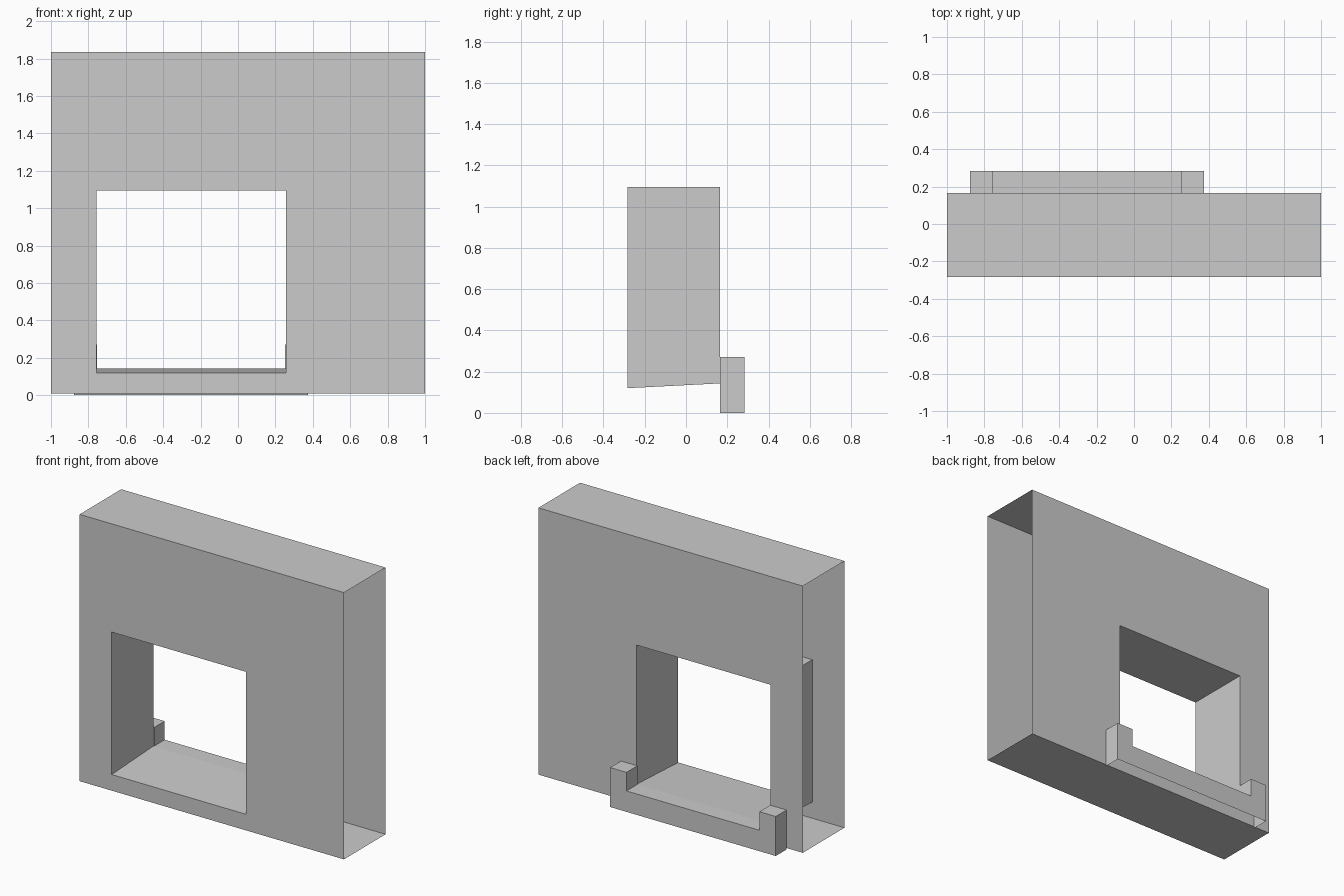
import bpy, bmesh

if "Cube" in bpy.data.objects:
    bpy.data.objects.remove(bpy.data.objects["Cube"])

FRONT, BACK, LEDGE = -0.283, 0.166, 0.283


def finish(name, bm):
    bmesh.ops.recalc_face_normals(bm, faces=bm.faces[:])
    mesh = bpy.data.meshes.new(name)
    bm.to_mesh(mesh)
    bm.free()
    obj = bpy.data.objects.new(name, mesh)
    bpy.context.collection.objects.link(obj)
    return obj


# Wall segment: two pierced skins, top, bottom and window reveals; ends stay open
xs = (-1.0, -0.757, 0.257, 1.0)
bm = bmesh.new()


def skin(y, sill_z):
    zs = (0.01, sill_z, 1.094, 1.834)
    grid = [[bm.verts.new((x, y, z)) for z in zs] for x in xs]
    for i in range(3):
        for k in range(3):
            if (i, k) != (1, 1):
                bm.faces.new((grid[i][k], grid[i + 1][k],
                              grid[i + 1][k + 1], grid[i][k + 1]))
    return grid


f = skin(FRONT, 0.12)      # lower front edge makes the sill slope
b = skin(BACK, 0.143)


def bridge(a, c):
    (i, k), (m, n) = a, c
    bm.faces.new((f[i][k], f[m][n], b[m][n], b[i][k]))


for i in range(3):
    bridge((i, 0), (i + 1, 0))
    bridge((i, 3), (i + 1, 3))
loop = [(1, 1), (2, 1), (2, 2), (1, 2)]
for n in range(4):
    bridge(loop[n], loop[(n + 1) % 4])
finish("wall", bm)

# Window ledge: U-shaped profile with raised ends, open underneath and at the wall
profile = [(-0.877, 0), (-0.877, 0.27), (-0.753, 0.27), (-0.753, 0.143),
           (0.252, 0.143), (0.252, 0.27), (0.375, 0.27), (0.375, 0)]
bm = bmesh.new()
inner = [bm.verts.new((x, BACK, z)) for x, z in profile]
outer = [bm.verts.new((x, LEDGE, z)) for x, z in profile]
bm.faces.new(outer)
for n in range(len(profile) - 1):
    bm.faces.new((inner[n], inner[n + 1], outer[n + 1], outer[n]))
finish("window_ledge", bm)
